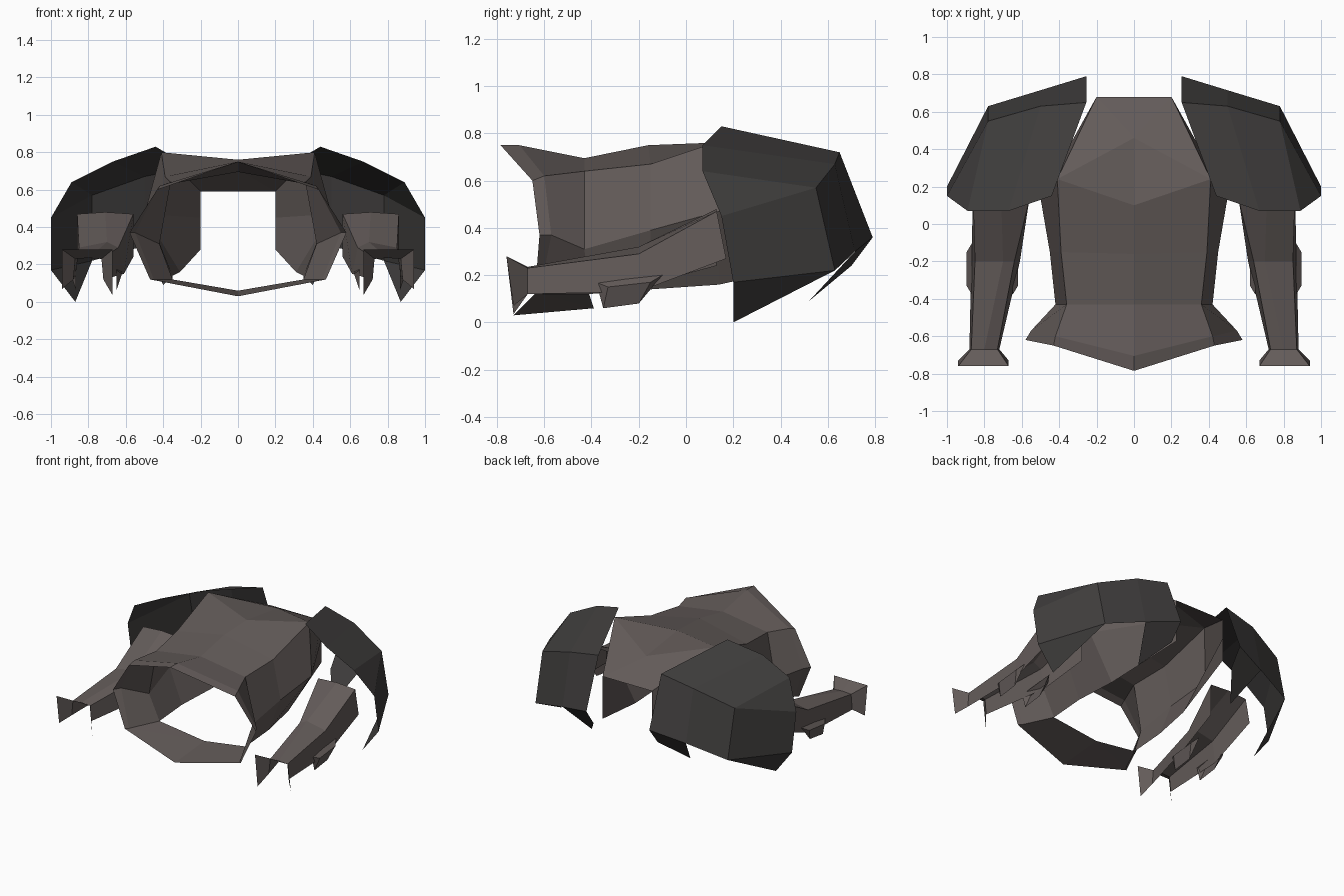
import bpy, bmesh

def material(name, rgb):
    m = bpy.data.materials.new(name)
    m.diffuse_color = (*rgb, 1)
    return m

BROWN = material("worn_leather", (0.125, 0.105, 0.10))
DARK = material("dark_plate", (0.05, 0.047, 0.046))

def shell(name, verts, faces, mat):
    """Flat-faced open shell for the +x half, mirrored across x."""
    me = bpy.data.meshes.new(name)
    me.from_pydata(verts, [], faces)
    bm = bmesh.new()
    bm.from_mesh(me)
    bmesh.ops.recalc_face_normals(bm, faces=bm.faces)
    # point the shell outwards: its highest face must look up
    top = max(bm.faces, key=lambda f: f.calc_center_median().z)
    if top.normal.z < 0:
        bmesh.ops.reverse_faces(bm, faces=bm.faces)
    bm.to_mesh(me)
    bm.free()
    me.materials.append(mat)
    ob = bpy.data.objects.new(name, me)
    bpy.context.collection.objects.link(ob)
    mod = ob.modifiers.new("mirror", 'MIRROR')
    mod.use_clip = True
    return ob

def strips(first, rows, n):
    """Quads joining consecutive rows of n points."""
    return [(first + r * n + i, first + r * n + i + 1,
             first + (r + 1) * n + i + 1, first + (r + 1) * n + i)
            for r in range(rows - 1) for i in range(n - 1)]

# Breastplate: half sections from the chest line round to the open back
torso = [
    (0, .10, .76), (.41, .24, .80), (.50, .14, .47), (.31, .14, .16),     # chest
    (0, -.16, .75), (.39, -.15, .67), (.45, -.15, .39), (.35, -.15, .14),  # ribs
    (0, -.43, .695), (.36, -.43, .64), (.42, -.43, .31), (.35, -.41, .12),  # waist
    (0, -.705, .75), (.42, -.60, .62), (.55, -.57, .37), (.45, -.62, .12),  # skirt
    (0, -.785, .75), (.43, -.65, .60), (.58, -.62, .37), (.47, -.64, .12),  # rim
    (0, .68, .59), (.20, .68, .59), (.20, .68, .45), (.20, .68, .28),      # neck
    (0, .46, .71),
    (0, -.73, .03), (0, -.39, .06),                                       # back belt
]
faces = strips(0, 5, 4)
faces += [(20, 21, 24), (24, 21, 1), (24, 1, 0), (21, 22, 2, 1), (22, 23, 3, 2)]
faces += [(15, 19, 25, 26), (11, 15, 26)]
shell("breastplate", torso, faces, BROWN)

# Shoulder guards: front rim, crown and rear edge, with a pointed lower corner
pauldron = [
    (.44, .15, .83), (.67, .07, .75), (.89, .07, .64),
    (1, .15, .45), (1, .20, .17), (.87, .20, 0),
    (.255, .65, .72), (.50, .63, .67), (.78, .55, .57),
    (.255, .79, .36), (.50, .715, .30), (.78, .63, .22),
    (.26, .70, .24), (.40, .52, .09),
]
faces = [(0, 1, 7, 6), (1, 2, 8, 7), (6, 7, 10, 9), (7, 8, 11, 10),
         (2, 3, 8), (3, 4, 11, 8), (4, 5, 11), (9, 10, 13, 12)]
shell("shoulder_guard", pauldron, faces, DARK)

# Forearm guards: U-shaped shell flaring into a spiked cuff
arm = [
    (.86, .17, .27), (.86, .13, .47), (.71, .13, .48), (.56, .13, .47), (.56, .13, .24),
    (.87, -.20, .13), (.85, -.20, .29), (.70, -.20, .32), (.64, -.20, .29), (.61, -.20, .15),
    (.88, -.67, .12), (.87, -.67, .23), (.80, -.67, .235), (.73, -.67, .23), (.72, -.67, .12),
    (.94, -.73, .07), (.94, -.76, .28), (.80, -.76, .28), (.67, -.76, .28), (.67, -.73, .035),
]
shell("forearm_guard", arm, strips(0, 4, 5), BROWN)

# Small flaps hanging from both lower edges of each forearm
for name, x, dx in (("outer_strap", .865, .03), ("inner_strap", .65, -.03)):
    flap = [(x, -.10, .20), (x, -.38, .17), (x + dx, -.15, .17), (x + dx, -.33, .15),
            (x, -.20, .08), (x, -.35, .06)]
    shell(name, flap, [(0, 1, 3, 2), (2, 3, 5, 4), (0, 2, 4), (1, 5, 3)], BROWN)
